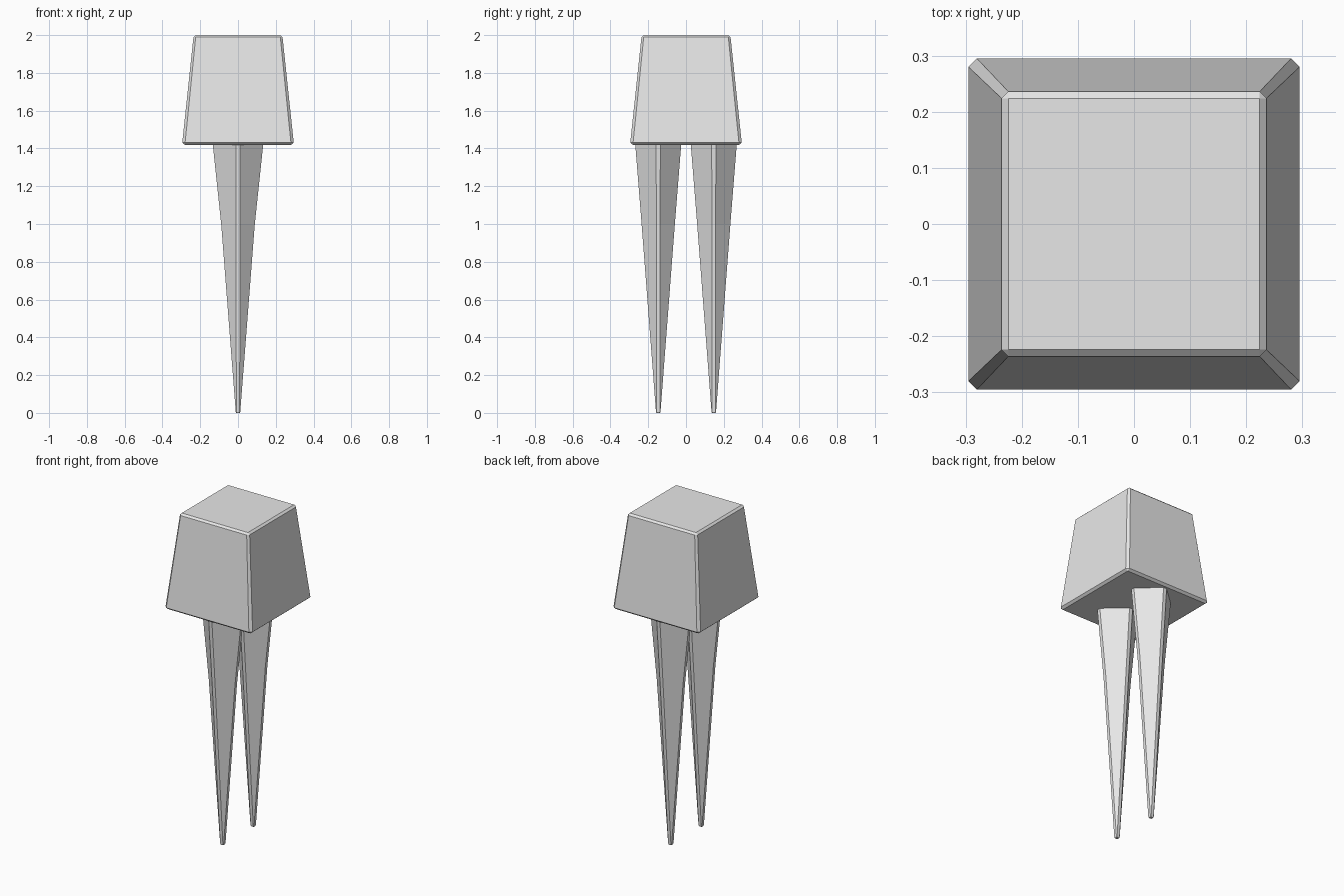
import bpy
import bmesh

if "Cube" in bpy.data.objects:
    bpy.data.objects.remove(bpy.data.objects["Cube"], do_unlink=True)

grey = bpy.data.materials.new("light grey")
grey.use_nodes = True
colour = (0.8, 0.8, 0.8, 1.0)
grey.diffuse_color = colour
grey.node_tree.nodes["Principled BSDF"].inputs["Base Color"].default_value = colour


def loft(name, rings, location=(0, 0, 0)):
    """Skin a stack of equal-length rings and close both ends."""
    bm = bmesh.new()
    loops = [[bm.verts.new(p) for p in ring] for ring in rings]
    n = len(loops[0])
    for low, high in zip(loops, loops[1:]):
        for i in range(n):
            j = (i + 1) % n
            bm.faces.new((low[i], low[j], high[j], high[i]))
    bm.faces.new(loops[0][::-1])
    bm.faces.new(loops[-1])
    bmesh.ops.remove_doubles(bm, verts=bm.verts[:], dist=1e-5)
    bmesh.ops.recalc_face_normals(bm, faces=bm.faces[:])
    mesh = bpy.data.meshes.new(name)
    bm.to_mesh(mesh)
    bm.free()
    mesh.materials.append(grey)
    obj = bpy.data.objects.new(name, mesh)
    obj.location = location
    bpy.context.collection.objects.link(obj)
    return obj


def cut_square(z, a, b):
    """Square of half-width a whose flat sides end at b."""
    return [(a, -b, z), (a, b, z), (b, a, z), (-b, a, z),
            (-a, b, z), (-a, -b, z), (-b, -a, z), (b, -a, z)]


def cut_diamond(z, rx, ry, c):
    """Diamond with its four points cut to flats of half-width c."""
    return [(rx, -c, z), (rx, c, z), (c, ry, z), (-c, ry, z),
            (-rx, c, z), (-rx, -c, z), (-c, -ry, z), (c, -ry, z)]


# Tapered block with chamfered edges
loft("tapered_head", [
    cut_square(1.419, 0.281, 0.281),
    cut_square(1.431, 0.295, 0.280),
    cut_square(1.989, 0.236, 0.224),
    cut_square(2.0, 0.224, 0.224),
])

# Two spikes, one towards the front and one towards the back
for name, y in (("front_spike", -0.147), ("back_spike", 0.147)):
    loft(name, [
        cut_diamond(0.0, 0.009, 0.009, 0.006),
        cut_diamond(0.006, 0.012, 0.012, 0.009),
        cut_diamond(1.0, 0.089, 0.088, 0.010),
        cut_diamond(1.425, 0.134, 0.122, 0.011),
    ], (0, y, 0))
